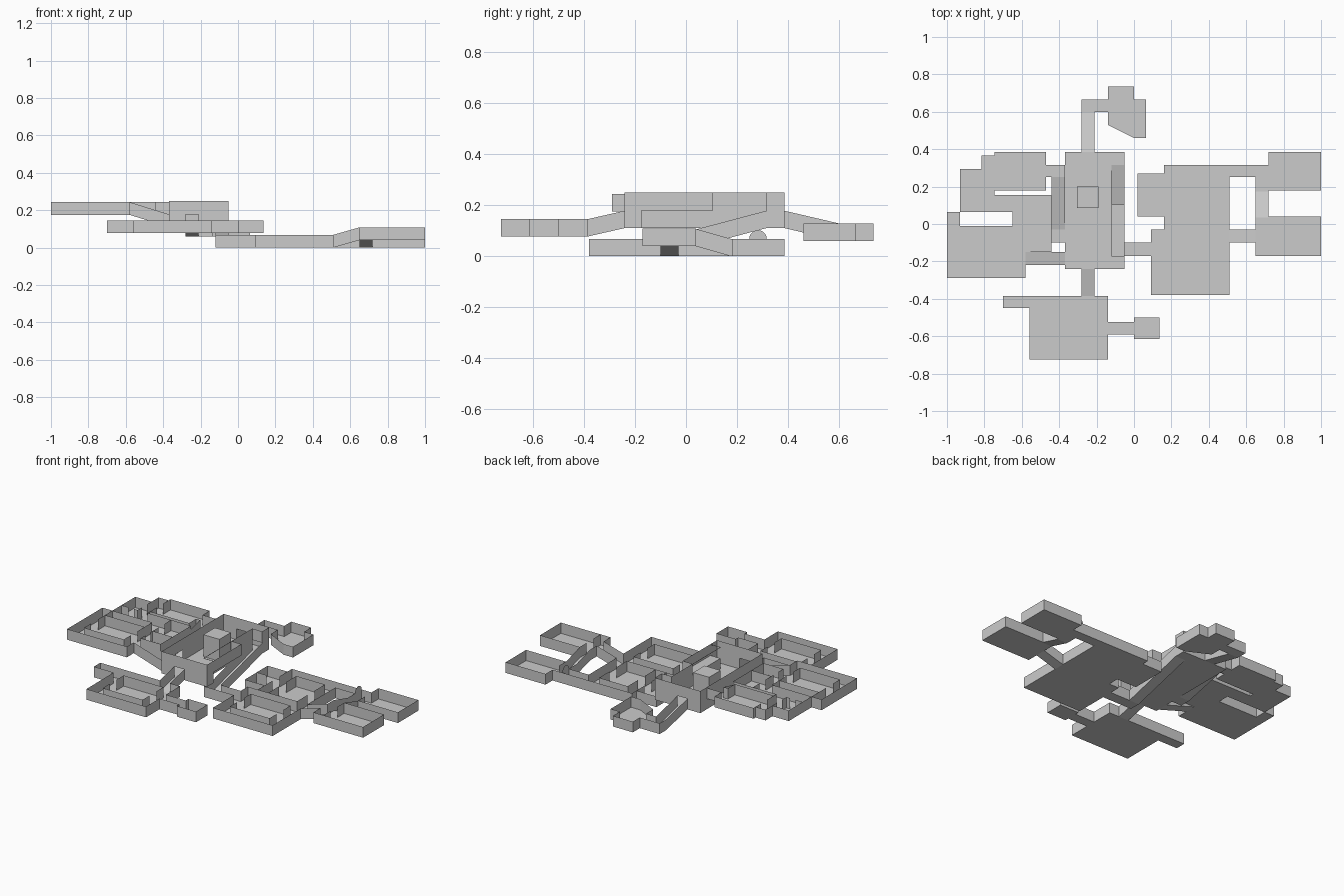
import bpy, bmesh
from math import cos, sin, pi

if "Cube" in bpy.data.objects:
    bpy.data.objects.remove(bpy.data.objects["Cube"])

H = 0.068  # height of a normal wall
E = 1e-4


def finish(name, quads):
    bm = bmesh.new()
    for q in quads:
        bm.faces.new([bm.verts.new(p) for p in q])
    bmesh.ops.remove_doubles(bm, verts=bm.verts, dist=1e-4)
    me = bpy.data.meshes.new(name)
    bm.to_mesh(me)
    bm.free()
    ob = bpy.data.objects.new(name, me)
    bpy.context.collection.objects.link(ob)
    return ob


def panel(a, b, z0, z1):
    return [(*a, z0), (*b, z0), (*b, z1), (*a, z1)]


def level(name, z, rects, opens=(), h=H):
    """Floor from joined rectangles (x0,x1,y0,y1), walled along its outline.
    opens: boxes (x0,x1,y0,y1[,clear height]) where the outline is a doorway."""
    boxes = list(rects) + [o[:4] for o in opens]
    xs = sorted({v for r in boxes for v in r[:2]})
    ys = sorted({v for r in boxes for v in r[2:4]})

    def inside(i, j):
        if not (0 <= i < len(xs) - 1 and 0 <= j < len(ys) - 1):
            return False
        cx, cy = (xs[i] + xs[i + 1]) / 2, (ys[j] + ys[j + 1]) / 2
        return any(r[0] < cx < r[1] and r[2] < cy < r[3] for r in rects)

    quads = []
    for i in range(len(xs) - 1):
        for j in range(len(ys) - 1):
            if not inside(i, j):
                continue
            x0, x1, y0, y1 = xs[i], xs[i + 1], ys[j], ys[j + 1]
            c = [(x0, y0), (x1, y0), (x1, y1), (x0, y1)]
            quads.append([(*p, z) for p in c])
            for k, (di, dj) in enumerate([(0, -1), (1, 0), (0, 1), (-1, 0)]):
                if inside(i + di, j + dj):
                    continue
                a, b = c[k], c[(k + 1) % 4]
                mx, my = (a[0] + b[0]) / 2, (a[1] + b[1]) / 2
                bottom = z
                for o in opens:
                    if o[0] - E < mx < o[1] + E and o[2] - E < my < o[3] + E:
                        bottom = z + (o[4] if len(o) > 4 else H)
                if bottom < z + h - E:
                    quads.append(panel(a, b, bottom, z + h))
    return finish(name, quads)


def walls(name, z, segs):
    """Thin partitions (x0,y0,x1,y1)."""
    return finish(name, [panel(s[:2], s[2:], z, z + H) for s in segs])


def inner_room(name, z, x0, x1, y0, y1, door=0.07):
    """Partition box with a doorway in each of the two short sides."""
    m = (y0 + y1) / 2
    segs = [(x0, y0, x1, y0), (x0, y1, x1, y1)]
    for x in (x0, x1):
        segs += [(x, y0, x, m - door / 2), (x, m + door / 2, x, y1)]
    return walls(name, z, segs)


def ramp(name, x0, x1, y0, y1, za, zb, axis):
    """Sloped corridor rising from za to zb along the axis, with side walls."""
    if axis == 'x':
        p = [(x0, y0, za), (x1, y0, zb), (x1, y1, zb), (x0, y1, za)]
    else:
        p = [(x1, y0, za), (x1, y1, zb), (x0, y1, zb), (x0, y0, za)]
    up = [(x, y, z + H) for x, y, z in p]
    return finish(name, [p, [p[0], p[1], up[1], up[0]], [p[2], p[3], up[3], up[2]]])


# Central two-storey hall
level("hall", .11,
      [(-.37, -.12, -.24, .385), (-.12, -.05, -.24, -.175), (-.12, -.05, .315, .385)],
      [(-.28, -.21, -.24, -.24), (-.28, -.21, .385, .385),
       (-.37, -.37, -.22, -.15), (-.37, -.37, -.1, -.03),
       (-.12, -.05, .315, .315), (-.12, -.12, -.175, .105, .14),
       (-.12, -.05, -.175, -.175, .14)], h=.14)
walls("hall_balcony_base", .11, [(-.12, -.175, -.12, .105), (-.12, -.175, -.05, -.175)])
level("hall_balcony", .178, [(-.12, -.05, -.175, .105)],
      [(-.12, -.12, -.175, .105), (-.12, -.05, -.175, -.175)], h=.072)
bpy.ops.mesh.primitive_cube_add(size=1, location=(-.247, .143, .18))
bpy.context.object.name = "hall_pillar"
bpy.context.object.scale = (.113, .115, .14)

# Ramps
ramp("east_ramp", -.12, -.05, -.1, .315, 0, .11, 'y')
ramp("front_ramp", -.28, -.21, -.385, -.24, .077, .11, 'y')
ramp("rear_ramp", -.28, -.21, .385, .6, .11, .06, 'y')
ramp("west_ramp", -.58, -.37, -.22, -.15, .175, .11, 'x')
ramp("west_side_ramp", -.44, -.37, -.03, .25, .11, .175, 'y')
ramp("far_east_ramp", .51, .65, -.1, -.03, 0, .04, 'x')
ramp("far_east_cross_ramp", .65, .72, .035, .175, .04, 0, 'y')
level("west_landing", .11, [(-.44, -.37, -.1, -.03)],
      [(-.44, -.37, -.03, -.03), (-.37, -.37, -.1, -.03)])

# East wing
level("east_wing", 0,
      [(.09, .51, -.38, -.03), (.16, .51, -.03, .315), (.02, .16, .04, .27),
       (-.12, .09, -.17, -.1), (.51, .72, .25, .315), (.65, .72, .175, .25),
       (.72, 1, .18, .385)],
      [(-.12, -.05, -.1, -.1), (.51, .51, -.1, -.03), (.65, .72, .175, .175)])
inner_room("east_lower_inner_room", 0, .16, .44, -.31, -.1)
inner_room("east_upper_inner_room", 0, .235, .437, -.03, .25)
walls("east_partitions", 0,
      [(.16, .04, .16, .12), (.16, .19, .16, .27), (.02, .16, .09, .16),
       (.16, -.03, .235, -.03), (.72, .18, .72, .25)])
# Rounded door at the north corridor
arc = [(.65, .282 + .034 * cos(pi * k / 12), H + .034 * sin(pi * k / 12)) for k in range(13)]
finish("arched_door", [[(.65, .248, 0), (.65, .316, 0)] + arc])

# Raised far east room
level("far_east_room", .04, [(.65, .72, -.17, .035), (.72, 1, -.17, .04)],
      [(.65, .65, -.1, -.03), (.65, .72, .035, .035)])
walls("far_east_partition", .04, [(.72, -.17, .72, -.1), (.72, -.03, .72, .035)])

# West wing
level("west_wing", .175,
      [(-1, -.58, -.29, -.01), (-1, -.93, -.01, .065), (-.93, -.81, .065, .295),
       (-.93, -.58, .065, .155), (-.65, -.44, -.15, .155), (-.815, -.745, .155, .365),
       (-.745, -.47, .18, .385), (-.47, -.37, .25, .315)],
      [(-.58, -.58, -.22, -.15), (-.44, -.37, .25, .25)])
inner_room("west_inner_room", .175, -.93, -.65, -.22, -.01)
walls("west_partitions", .175,
      [(-.58, -.15, -.58, -.1), (-.58, -.05, -.58, .03), (-.58, .09, -.58, .155),
       (-.58, -.03, -.44, -.03), (-.745, .18, -.745, .25), (-.745, .31, -.745, .365),
       (-.815, .155, -.815, .2), (-.815, .25, -.815, .295),
       (-.93, .155, -.88, .155), (-.84, .155, -.815, .155)])

# Front wing
level("front_wing", .077,
      [(-.56, -.14, -.725, -.385), (-.7, -.56, -.45, -.385),
       (-.14, 0, -.59, -.525), (0, .135, -.615, -.5)],
      [(-.28, -.21, -.385, -.385)])
inner_room("front_inner_room", .077, -.49, -.21, -.66, -.45)

# Rear chamber with one slanted wall
z = .06
level("rear_corridor", z, [(-.28, -.14, .6, .665)],
      [(-.28, -.21, .6, .6), (-.14, -.14, .6, .665)])
outline = [(-.14, .6), (-.14, .53), (0, .46), (.065, .46), (.065, .665),
           (0, .665), (0, .735), (-.14, .735), (-.14, .665)]
finish("rear_chamber", [[(*p, z) for p in outline]] +
       [panel(a, b, z, z + H) for a, b in zip(outline, outline[1:])])
